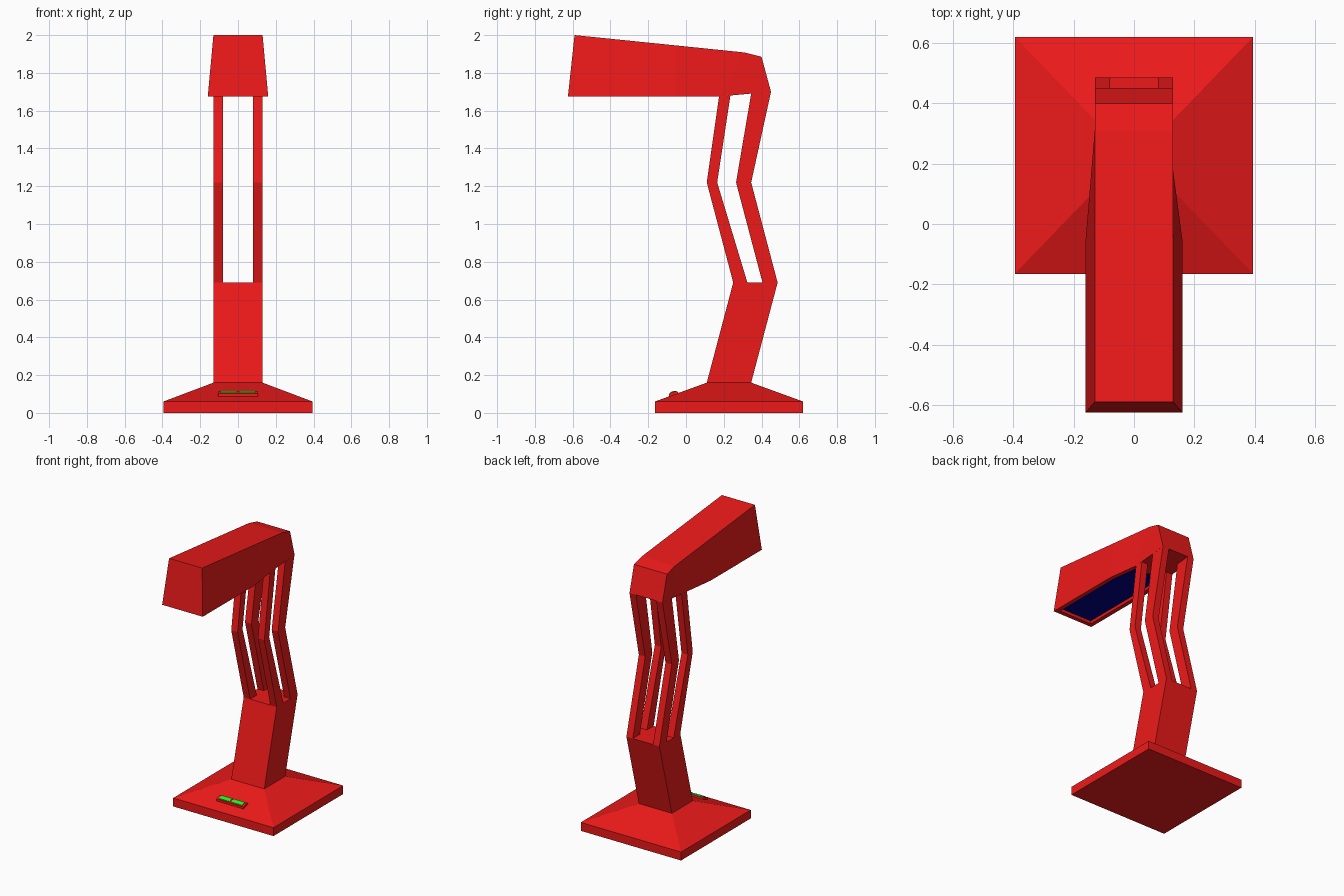
import bpy, bmesh

if "Cube" in bpy.data.objects:
    bpy.data.objects.remove(bpy.data.objects["Cube"])


def material(name, color):
    m = bpy.data.materials.new(name)
    m.diffuse_color = (*color, 1)
    m.use_nodes = True
    m.node_tree.nodes["Principled BSDF"].inputs["Base Color"].default_value = m.diffuse_color
    return m


RED = material("red_paint", (0.85, 0.01, 0.01))
GREEN = material("green_button", (0.02, 0.85, 0.02))
BLUE = material("blue_panel", (0.0, 0.0, 0.25))


def finish(bm, name, *mats):
    bmesh.ops.recalc_face_normals(bm, faces=bm.faces)
    me = bpy.data.meshes.new(name)
    bm.to_mesh(me)
    bm.free()
    for m in mats:
        me.materials.append(m)
    ob = bpy.data.objects.new(name, me)
    bpy.context.collection.objects.link(ob)
    return ob


def loft(rings):
    """Join rings of points with side faces and cap both ends."""
    bm = bmesh.new()
    vs = [[bm.verts.new(p) for p in r] for r in rings]
    n = len(vs[0])
    for a, b in zip(vs, vs[1:]):
        for i in range(n):
            j = (i + 1) % n
            bm.faces.new((a[i], a[j], b[j], b[i]))
    bm.faces.new(vs[0])
    bm.faces.new(vs[-1])
    return bm


def rect(hx, y0, y1, z):
    return [(-hx, y0, z), (hx, y0, z), (hx, y1, z), (-hx, y1, z)]


def extrude_x(name, profile, x0, x1, mat):
    """Side profile in (y, z) extruded from x0 to x1."""
    return finish(loft([[(x, y, z) for y, z in profile] for x in (x0, x1)]), name, mat)


# Base plate with sloped top
finish(loft([rect(0.395, -0.165, 0.62, 0), rect(0.395, -0.165, 0.62, 0.06),
             rect(0.13, 0.11, 0.345, 0.16)]), "base", RED)

# Solid lower stem
finish(loft([rect(0.13, 0.11, 0.345, 0.16), rect(0.13, 0.25, 0.485, 0.69)]),
       "lower_stem", RED)

# Four bent posts
posts = {
    "front_post": [(0.25, 0.69), (0.325, 0.69), (0.165, 1.22),
                   (0.235, 1.68), (0.175, 1.675), (0.11, 1.22)],
    "rear_post": [(0.405, 0.69), (0.485, 0.69), (0.345, 1.22),
                  (0.45, 1.70), (0.345, 1.69), (0.265, 1.22)],
}
for name, profile in posts.items():
    for side, s in (("left", -1), ("right", 1)):
        extrude_x(f"{name}_{side}", profile, s * 0.08, s * 0.13, RED)

# Lamp head: sections of (top y, top z, bottom y, bottom z, bottom half width)
sections = [(-0.59, 2.0, -0.625, 1.675, 0.16), (-0.05, 1.945, -0.05, 1.675, 0.16),
            (0.31, 1.908, 0.175, 1.675, 0.13), (0.40, 1.885, 0.45, 1.70, 0.13)]
bm = loft([[(-0.13, ty, tz), (0.13, ty, tz), (w, by, bz), (-w, by, bz)]
           for ty, tz, by, bz, w in sections])
bmesh.ops.recalc_face_normals(bm, faces=bm.faces)

# Recessed light panel in the underside
under = [f for f in bm.faces if all(v.co.z < 1.68 for v in f.verts) and len(f.verts) == 4]
bmesh.ops.inset_region(bm, faces=under, thickness=0.03, use_even_offset=True)
bmesh.ops.inset_region(bm, faces=under, thickness=0.001, depth=-0.02, use_even_offset=True)
for f in under:
    f.material_index = 1
finish(bm, "lamp_head", RED, BLUE)

# Button panel on the front slope, with two buttons
extrude_x("button_panel", [(-0.09, 0.08), (-0.09, 0.102), (-0.065, 0.113),
                           (-0.045, 0.113), (-0.035, 0.10)], -0.107, 0.107, RED)
for side, s in (("left", -1), ("right", 1)):
    extrude_x(f"button_{side}", [(-0.084, 0.10), (-0.084, 0.108), (-0.066, 0.117),
                                 (-0.05, 0.117), (-0.05, 0.10)], s * 0.006, s * 0.092, GREEN)
